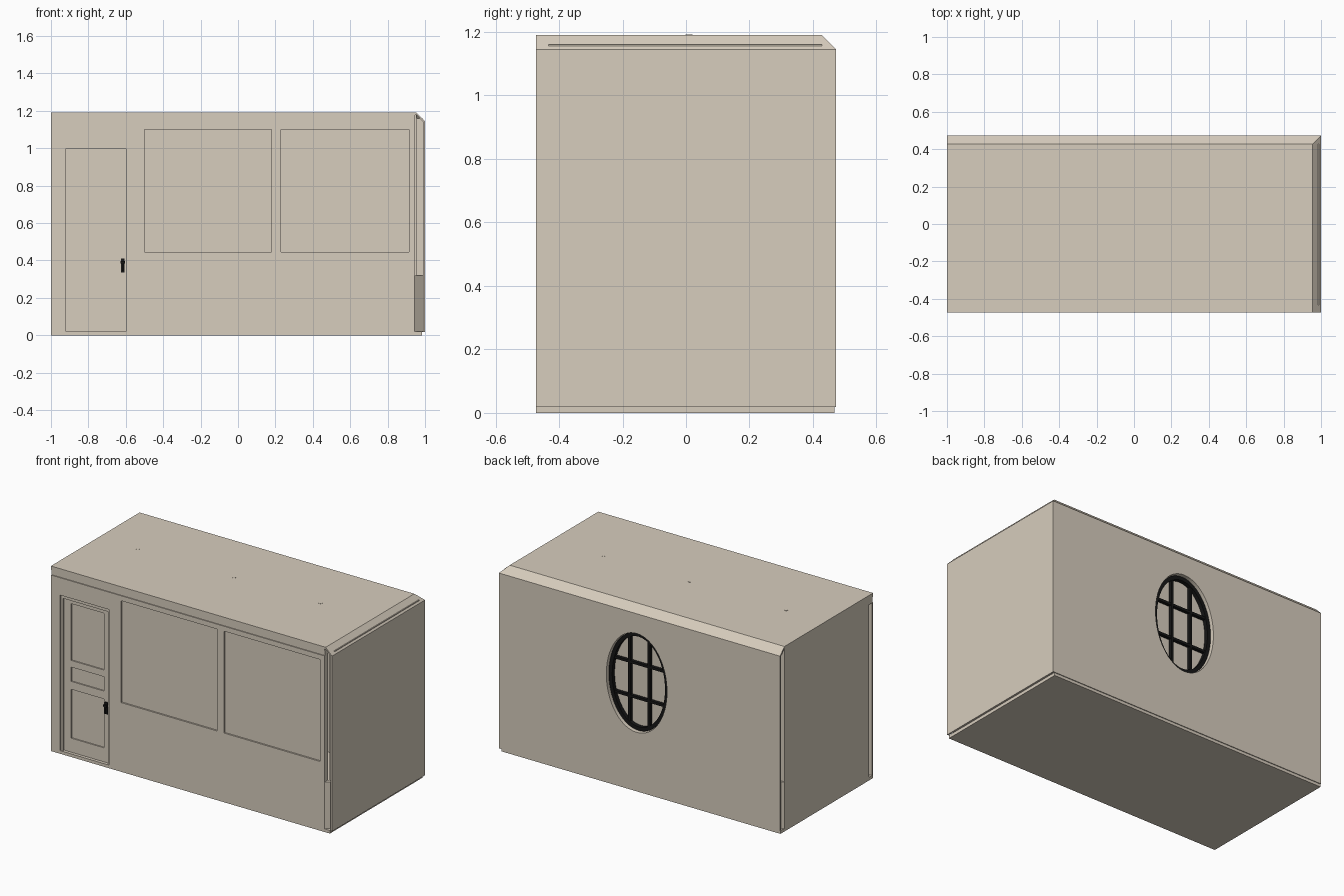
import bpy, bmesh, math

if "Cube" in bpy.data.objects:
    bpy.data.objects.remove(bpy.data.objects["Cube"])

def material(name, rgb):
    m = bpy.data.materials.new(name)
    m.diffuse_color = (*rgb, 1)
    m.use_nodes = True
    m.node_tree.nodes["Principled BSDF"].inputs["Base Color"].default_value = m.diffuse_color
    return m

TAN = material("warm_plaster", (0.68, 0.61, 0.51))
BLACK = material("black_metal", (0.008, 0.008, 0.008))
W, D, H = 1.0, 0.473, 1.19      # half width, half depth, height
B = 0.045                       # cornice bevel size

def finish(name, bm, mat):
    bmesh.ops.recalc_face_normals(bm, faces=bm.faces)
    me = bpy.data.meshes.new(name)
    bm.to_mesh(me)
    bm.free()
    me.materials.append(mat)
    ob = bpy.data.objects.new(name, me)
    bpy.context.collection.objects.link(ob)
    return ob

def loft(name, a, b, mat):
    """Solid between two matching loops of points."""
    bm = bmesh.new()
    va, vb = [bm.verts.new(p) for p in a], [bm.verts.new(p) for p in b]
    bm.faces.new(va)
    bm.faces.new(vb)
    for i in range(len(va)):
        j = (i + 1) % len(va)
        bm.faces.new((va[i], va[j], vb[j], vb[i]))
    return finish(name, bm, mat)

def box(name, x0, x1, y0, y1, z0, z1, mat=TAN):
    ring = [(x0, y0), (x1, y0), (x1, y1), (x0, y1)]
    return loft(name, [(x, y, z0) for x, y in ring], [(x, y, z1) for x, y in ring], mat)

def ellipse(cx, cz, rx, rz, y, n=64):
    return [(cx + rx * math.cos(2 * math.pi * i / n), y,
             cz + rz * math.sin(2 * math.pi * i / n)) for i in range(n)]

def cut(ob, cutter):
    mod = ob.modifiers.new("cut", 'BOOLEAN')
    mod.operation, mod.solver, mod.object = 'DIFFERENCE', 'EXACT', cutter
    bpy.context.view_layer.objects.active = ob
    bpy.ops.object.modifier_apply(modifier=mod.name)
    bpy.data.objects.remove(cutter)

def smooth(ob):
    bpy.ops.object.select_all(action='DESELECT')
    ob.select_set(True)
    bpy.context.view_layer.objects.active = ob
    bpy.ops.object.shade_smooth_by_angle(angle=math.radians(30))

# Floor and ceiling
box("floor", -W, 0.985, -D, D - 0.005, 0, 0.02)
box("ceiling", -W, W - B, -D, D - B, H - 0.012, H)

# Right and back wall skins with a bevelled cornice, mitred at their corner
# profile: distance in from the outer plane, height
prof = [(0, 0.018), (0, H - B), (B, H), (B, H - 0.012), (0.01, H - B - 0.004), (0.01, 0.018)]
loft("right_wall", [(W - d, -D, z) for d, z in prof], [(W - d, D - d, z) for d, z in prof], TAN)
back = loft("back_wall", [(-W, D - d, z) for d, z in prof],
            [(W - d, D - d, z) for d, z in prof], TAN)

# Inner wall cores, left wall and mitred lower panelling in the open corners
box("right_wall_core", W - B, W - 0.01, -D + 0.04, D - B, 0.02, H - 0.03)
box("back_wall_core", -0.96, W - B, D - B - 0.02, D - B, 0.02, H - 0.012)
box("left_wall", -W, -0.96, -D + 0.04, D - B, 0.02, H - 0.012)
for name, tri in (("front_panelling_end", [(0.945, -D), (0.99, -D + 0.04), (0.945, -D + 0.04)]),
                  ("back_panelling_end", [(-W, D - B), (-0.96, D - 0.01), (-0.96, D - B)])):
    loft(name, [(x, y, 0.02) for x, y in tri], [(x, y, 0.32) for x, y in tri], TAN)

# Front wall with recessed cornice band, panels and door
front = box("front_wall", -W, 0.945, -D, -D + 0.04, 0.02, H - 0.012)

def recess(x0, x1, z0, z1, depth):
    cut(front, box("cutter", x0, x1, -D - 0.05, -D + depth, z0, z1))

recess(-1.1, 1.1, 1.132, 1.164, 0.006)
recess(-0.50, 0.18, 0.445, 1.10, 0.01)
recess(0.23, 0.914, 0.445, 1.10, 0.01)
recess(-0.935, -0.585, -0.1, 1.02, 0.008)
recess(-0.92, -0.60, -0.1, 1.00, 0.02)
for z0, z1 in ((0.11, 0.424), (0.475, 0.567), (0.61, 0.975)):
    recess(-0.87, -0.635, z0, z1, 0.028)
cut(front, box("cutter", -1.1, -0.96, -D + 0.01, 0, 0, 1.13))

# Door handle
box("handle_plate", -0.626, -0.606, -D + 0.012, -D + 0.021, 0.335, 0.41, BLACK)
box("handle_lever", -0.628, -0.604, -D - 0.0, -D + 0.013, 0.385, 0.397, BLACK)
box("handle_grip", -0.621, -0.611, -D - 0.0, -D + 0.006, 0.345, 0.39, BLACK)

# Oval window: hole in the back wall, black frame and bars in front of the core
CX, CZ, RX, RZ = 0.02, 0.70, 0.216, 0.318
cut(back, loft("cutter", ellipse(CX, CZ, RX, RZ, D - B + 0.01),
               ellipse(CX, CZ, RX, RZ, D + 0.1), TAN))
y0, y1 = D - B, D - 0.02

def tube(name, grow_out, grow_in, ya, yb, mat):
    bm = bmesh.new()
    loops = [[bm.verts.new(p) for p in ellipse(CX, CZ, RX + g, RZ + g, y)]
             for g, y in ((grow_out, ya), (grow_out, yb), (grow_in, yb), (grow_in, ya))]
    for k in range(4):
        a, b = loops[k], loops[(k + 1) % 4]
        for i in range(len(a)):
            j = (i + 1) % len(a)
            bm.faces.new((a[i], a[j], b[j], b[i]))
    smooth(finish(name, bm, mat))

tube("window_reveal", 0.01, 0.0, y0, D - 0.005, TAN)
tube("window_frame", -0.004, -0.028, y0, y1, BLACK)
rx, rz, t = RX - 0.02, RZ - 0.02, 0.008
for s in (-1, 1):
    x, z = CX + s * 0.07, CZ + s * 0.11
    hz = rz * math.sqrt(1 - (0.07 / rx) ** 2)
    hx = rx * math.sqrt(1 - (0.11 / rz) ** 2)
    box("window_upright_bar", x - t, x + t, y0, y1 - 0.004, CZ - hz, CZ + hz, BLACK)
    box("window_cross_bar", CX - hx, CX + hx, y0, y1 - 0.005, z - t, z + t, BLACK)

# Lamp rod tips showing through the ceiling
for x in (-0.72, -0.035, 0.58):
    ring = [(x + 0.011 * math.cos(a), 0.01 + 0.011 * math.sin(a))
            for a in (i * math.pi / 8 for i in range(16))]
    smooth(loft("lamp_rod_tip", [(p, q, H - 0.03) for p, q in ring],
                [(p, q, H + 0.002) for p, q in ring], TAN))
